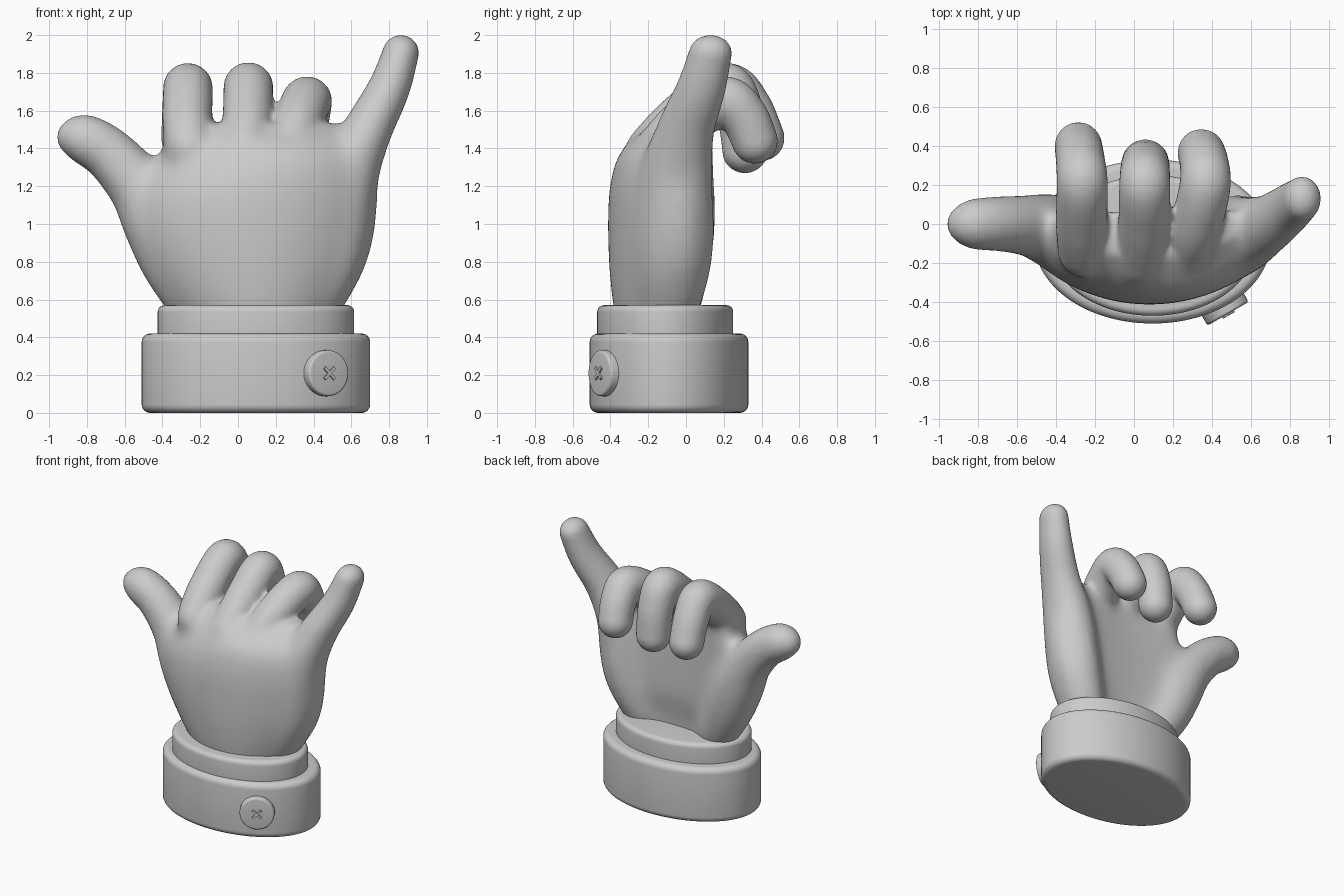
import bpy, bmesh, math
from mathutils import Vector, Matrix

if "Cube" in bpy.data.objects:
    bpy.data.objects.remove(bpy.data.objects["Cube"])

def finish(bm, name, angle=40):
    bmesh.ops.recalc_face_normals(bm, faces=bm.faces)
    me = bpy.data.meshes.new(name)
    bm.to_mesh(me)
    bm.free()
    ob = bpy.data.objects.new(name, me)
    bpy.context.collection.objects.link(ob)
    bpy.ops.object.select_all(action='DESELECT')
    ob.select_set(True)
    bpy.context.view_layer.objects.active = ob
    bpy.ops.object.shade_smooth_by_angle(angle=math.radians(angle))
    return ob

def loft(bm, rings):
    """Skin closed rings of points and cap both ends."""
    vs = [[bm.verts.new(p) for p in r] for r in rings]
    n = len(vs[0])
    for a, b in zip(vs, vs[1:]):
        for i in range(n):
            bm.faces.new((a[i], a[(i + 1) % n], b[(i + 1) % n], b[i]))
    bm.faces.new(vs[0][::-1])
    bm.faces.new(vs[-1])

def rounded_slab(bm, cx, cy, a, b, z0, z1, r, n=96, steps=6):
    """Elliptical slab with rounded rims."""
    prof = []
    for i in range(steps + 1):
        t = math.pi / 2 * i / steps
        prof.append((r * (1 - math.sin(t)), z0 + r * (1 - math.cos(t))))
    prof += [(o, z0 + z1 - z) for o, z in reversed(prof)]
    loft(bm, [[(cx + (a - o) * math.cos(2 * math.pi * k / n),
                cy + (b - o) * math.sin(2 * math.pi * k / n), z)
               for k in range(n)] for o, z in prof])

def catmull(p, t):
    """Smooth interpolation through tuples of any length, t in [0, len-1]."""
    i = min(int(t), len(p) - 2)
    f = t - i
    q = [p[max(i - 1, 0)], p[i], p[i + 1], p[min(i + 2, len(p) - 1)]]
    return [0.5 * (2 * b + (c - a) * f + (2 * a - 5 * b + 4 * c - d) * f * f
                   + (3 * b - a - 3 * c + d) * f ** 3) for a, b, c, d in zip(*q)]

def digit(bm, path, depth=1.0, steps=14):
    """Chain of overlapping balls along x, y, z, radius points."""
    for k in range((len(path) - 1) * steps + 1):
        x, y, z, r = catmull(path, k / steps)
        bmesh.ops.create_icosphere(bm, subdivisions=3, radius=r,
                                   matrix=Matrix.Translation((x, y, z))
                                   @ Matrix.Diagonal((1, depth, 1, 1)))

# Cuff: wide lower band and narrower upper band
bm = bmesh.new()
rounded_slab(bm, 0.095, -0.09, 0.605, 0.42, 0.0, 0.42, 0.045)
finish(bm, "cuff")
bm = bmesh.new()
rounded_slab(bm, 0.095, -0.11, 0.52, 0.36, 0.36, 0.57, 0.035)
finish(bm, "upper_cuff")

# Button with raised crossed thread
normal = Vector((0.5, -0.87, 0)).normalized()
place = Matrix.Translation((0.445, -0.395, 0.21)) @ normal.to_track_quat('Z', 'Y').to_matrix().to_4x4()
bm = bmesh.new()
rounded_slab(bm, 0, 0, 0.122, 0.122, -0.02, 0.075, 0.014, 48, 4)
bm.transform(place)
finish(bm, "button")
bm = bmesh.new()
for s in (1, -1):
    bmesh.ops.create_cube(bm, size=1, matrix=Matrix.Translation((0, 0, 0.076))
                          @ Matrix.Rotation(s * math.pi / 4, 4, 'Z')
                          @ Matrix.Diagonal((0.085, 0.016, 0.018, 1)))
bm.transform(place)
finish(bm, "button_thread")

# Palm: cupped cross-sections (z, x min, x max, middle y, half thickness, cup depth)
bm = bmesh.new()
sections = [(0.45, -0.27, 0.49, -0.185, 0.185, 0.12),
            (0.62, -0.41, 0.60, -0.195, 0.20, 0.15),
            (0.80, -0.52, 0.69, -0.185, 0.225, 0.16),
            (1.00, -0.58, 0.735, -0.185, 0.23, 0.16),
            (1.20, -0.55, 0.74, -0.18, 0.225, 0.15),
            (1.38, -0.41, 0.70, -0.155, 0.195, 0.14),
            (1.53, -0.38, 0.55, -0.06, 0.12, 0.07)]
rings = []
for k in range(31):
    z, x0, x1, y, h, cup = catmull(sections, k / 5)
    ring = []
    for i in range(64):
        c, s = math.cos(2 * math.pi * i / 64), math.sin(2 * math.pi * i / 64)
        ring.append(((x0 + x1) / 2 + (x1 - x0) / 2 * c,
                     y + cup * c * c + h * math.copysign(abs(s) ** 0.75, s), z))
    rings.append(ring)
loft(bm, rings)

# Thumb and little finger stretched outwards, with their mounds on the palm
digit(bm, [(-0.23, -0.06, 0.58, 0.15), (-0.34, -0.04, 0.80, 0.18),
           (-0.42, -0.03, 1.00, 0.19), (-0.52, -0.01, 1.19, 0.165),
           (-0.67, 0.0, 1.36, 0.143), (-0.80, 0.0, 1.445, 0.132),
           (-0.86, 0.0, 1.46, 0.10)])
digit(bm, [(0.40, -0.09, 0.58, 0.15), (0.51, -0.06, 0.85, 0.18),
           (0.58, -0.05, 1.25, 0.17), (0.69, 0.0, 1.50, 0.132),
           (0.80, 0.08, 1.72, 0.112), (0.862, 0.13, 1.905, 0.098)], 1.18)

# Three middle fingers curled over towards the palm
for pts in ([(-0.26, -0.15, 1.40), (-0.268, 0.0, 1.56), (-0.265, 0.21, 1.72), (-0.275, 0.325, 1.62), (-0.285, 0.40, 1.455)],
            [(0.04, -0.19, 1.39), (0.052, 0.0, 1.58), (0.055, 0.20, 1.725), (0.057, 0.285, 1.59), (0.058, 0.312, 1.39)],
            [(0.27, -0.15, 1.38), (0.32, 0.0, 1.54), (0.365, 0.20, 1.65), (0.36, 0.305, 1.57), (0.345, 0.365, 1.44)]):
    digit(bm, [p + (r,) for p, r in zip(pts, (0.135, 0.135, 0.133, 0.128, 0.124))])

# Fuse the hand parts into one soft skin
raw = finish(bm, "hand_parts", 180)
raw.modifiers.clear()
rm = raw.modifiers.new("fuse", 'REMESH')
rm.mode = 'VOXEL'
rm.voxel_size = 0.014
rm.use_smooth_shade = True
me = bpy.data.meshes.new_from_object(raw.evaluated_get(bpy.context.evaluated_depsgraph_get()))
me.name = "hand"
bpy.data.objects.remove(raw)
hand = bpy.data.objects.new("hand", me)
bpy.context.collection.objects.link(hand)

# Melt mounds and knuckles into the palm, less so towards the digits
fade = lambda v, a, b: max(0.0, min(1.0, (b - v) / (b - a)))
group = hand.vertex_groups.new(name="palm")
for v in me.vertices:
    x, y, z = v.co
    w = fade(z, 1.30, 1.56) * fade(-x, 0.38, 0.70) * fade(y, 0.16, 0.20)
    if w > 0:
        group.add([v.index], w, 'REPLACE')
for name, count, vg in (("melt", 160, "palm"), ("soften", 14, "")):
    sm = hand.modifiers.new(name, 'SMOOTH')
    sm.factor, sm.iterations, sm.vertex_group = 0.5, count, vg
